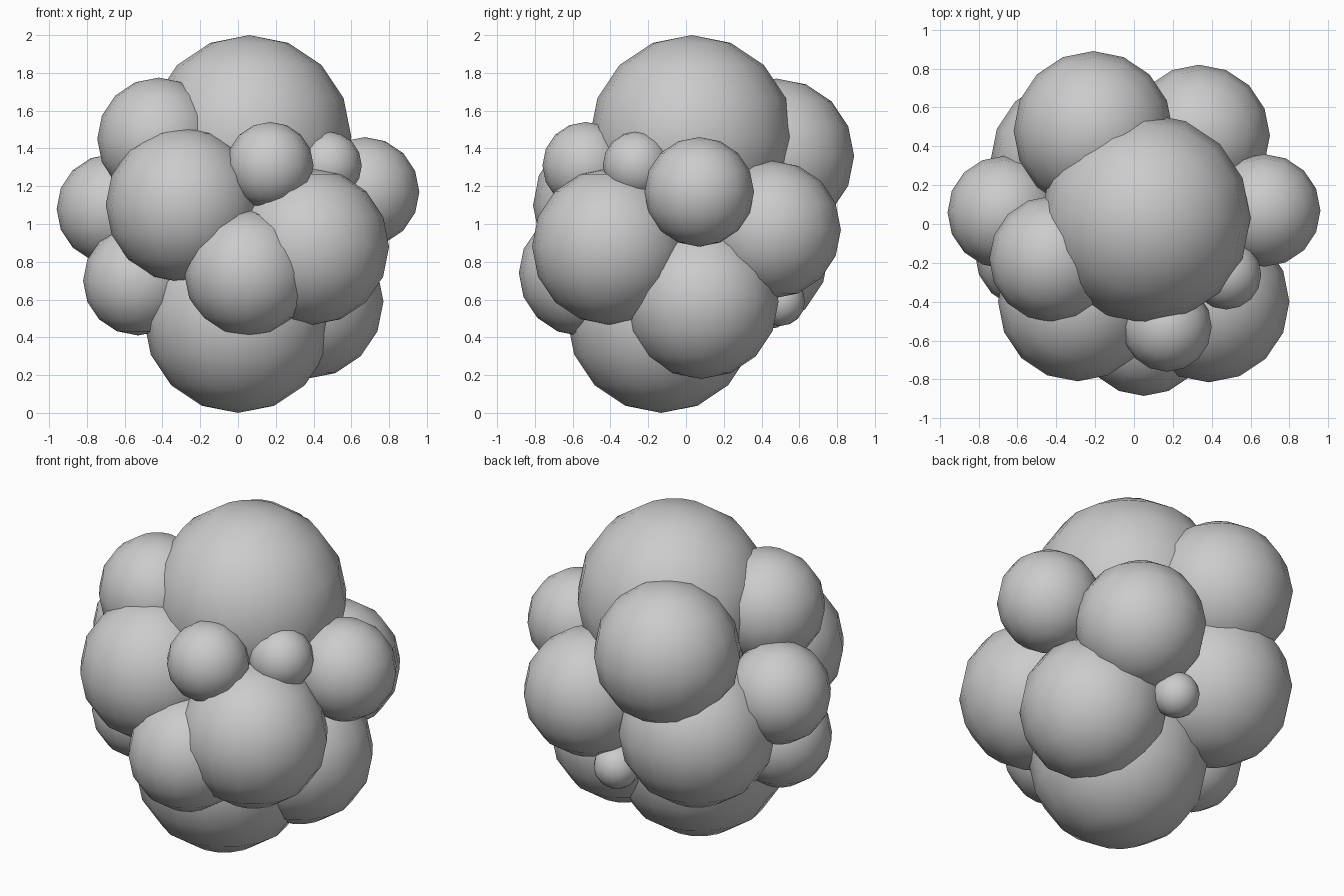
import bpy

# Remove the default cube
if "Cube" in bpy.data.objects:
    bpy.data.objects.remove(bpy.data.objects["Cube"], do_unlink=True)

# Single plain grey
GREY = (0.6, 0.6, 0.6, 1.0)
mat = bpy.data.materials.new("plain_grey")
mat.use_nodes = True
mat.diffuse_color = GREY
mat.node_tree.nodes["Principled BSDF"].inputs["Base Color"].default_value = GREY


def ball(name, x, y, z, radius):
    """Smooth ball with a low-poly outline."""
    bpy.ops.mesh.primitive_uv_sphere_add(
        segments=16, ring_count=8, radius=radius, location=(x, y, z))
    obj = bpy.context.object
    obj.name = name
    obj.data.materials.append(mat)
    bpy.ops.object.shade_smooth_by_angle()


# Large core balls
ball("top_ball", 0.06, 0.03, 1.46, 0.54)
ball("bottom_ball", 0.0, -0.13, 0.50, 0.50)

# Front balls
ball("front_right_ball", -0.29, -0.40, 1.10, 0.41)
ball("front_left_ball", 0.385, -0.40, 0.88, 0.415)
ball("front_low_ball", 0.05, -0.55, 0.74, 0.335)
ball("front_upper_small_ball", 0.17, -0.53, 1.31, 0.23)
ball("front_left_small_ball", 0.475, -0.26, 1.31, 0.18)

# Side balls
ball("right_upper_ball", -0.42, -0.18, 1.45, 0.325)
ball("right_ball", -0.67, 0.06, 1.08, 0.29)
ball("right_low_ball", -0.53, -0.15, 0.70, 0.29)
ball("left_ball", 0.67, 0.07, 1.17, 0.29)
ball("left_low_ball", 0.36, 0.08, 0.59, 0.41)

# Back balls
ball("back_upper_ball", -0.21, 0.48, 1.36, 0.41)
ball("back_left_ball", 0.335, 0.455, 0.97, 0.365)
ball("back_low_ball", -0.30, 0.32, 0.86, 0.44)
ball("back_small_ball", 0.115, 0.50, 0.59, 0.13)
